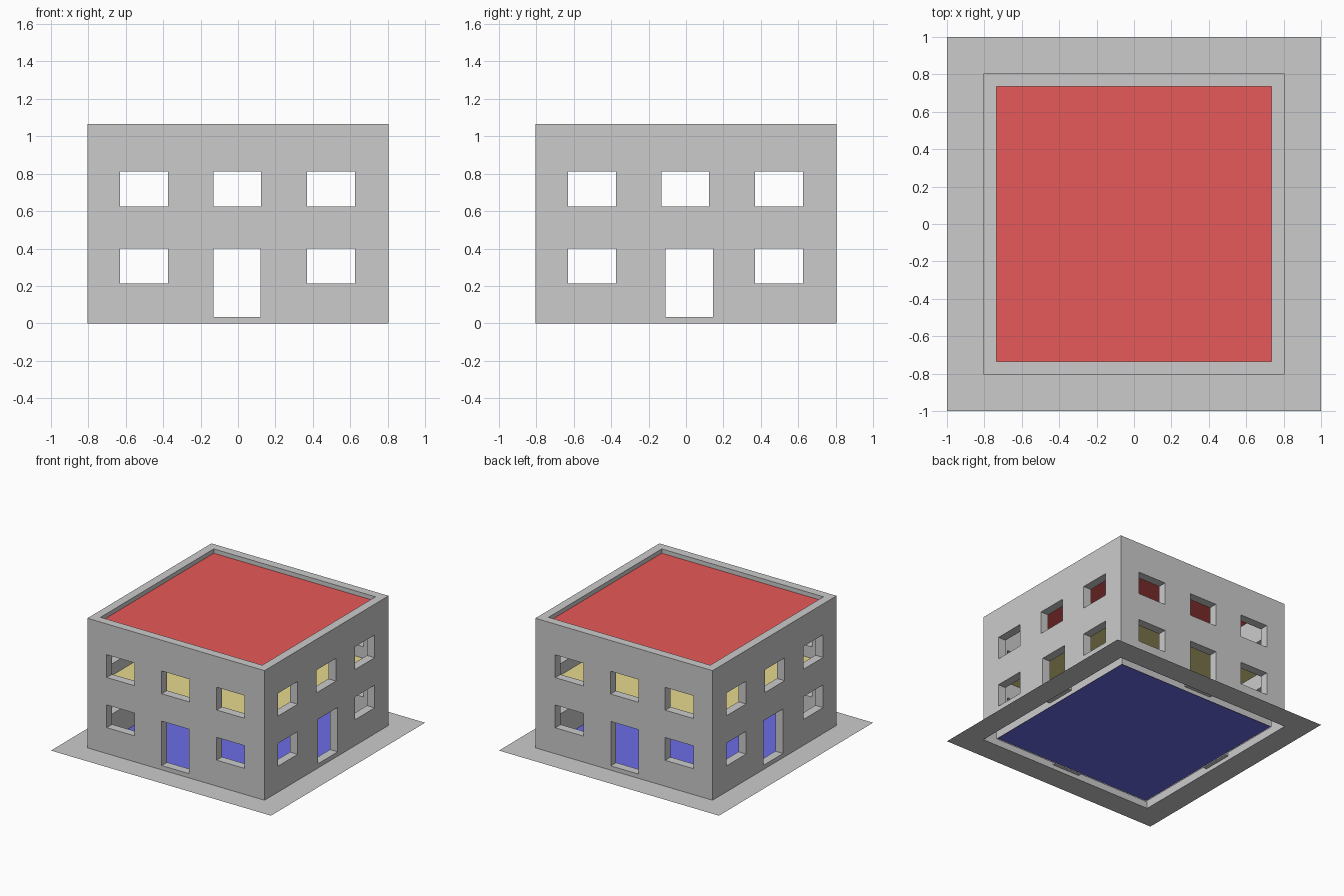
import bpy
import bmesh
from mathutils import Matrix

if "Cube" in bpy.data.objects:
    bpy.data.objects.remove(bpy.data.objects["Cube"])

OUT, INN, TOP = 0.805, 0.735, 1.065


def make_object(name, bm):
    mesh = bpy.data.meshes.new(name)
    bm.to_mesh(mesh)
    bm.free()
    obj = bpy.data.objects.new(name, mesh)
    bpy.context.collection.objects.link(obj)
    return obj


def boxes(name, ranges):
    bm = bmesh.new()
    for lo, hi in ranges:
        size = [b - a for a, b in zip(lo, hi)]
        mid = [(a + b) / 2 for a, b in zip(lo, hi)]
        bmesh.ops.create_cube(bm, size=1, matrix=Matrix.Translation(mid) @ Matrix.Diagonal((*size, 1)))
    return make_object(name, bm)


def cut(obj, cutter):
    mod = obj.modifiers.new("cut", 'BOOLEAN')
    mod.operation, mod.solver, mod.object = 'DIFFERENCE', 'EXACT', cutter
    bpy.context.view_layer.objects.active = obj
    bpy.ops.object.modifier_apply(modifier=mod.name)
    bpy.data.objects.remove(cutter)


def slab(name, z, color):
    bm = bmesh.new()
    bmesh.ops.create_grid(bm, x_segments=1, y_segments=1, size=INN, matrix=Matrix.Translation((0, 0, z)))
    obj = make_object(name, bm)
    mat = bpy.data.materials.new(name + "_color")
    mat.diffuse_color = (*color, 1)
    mat.use_nodes = True
    mat.node_tree.nodes["Principled BSDF"].inputs["Base Color"].default_value = mat.diffuse_color
    obj.data.materials.append(mat)


# Openings as (left, right, bottom, top); each runs through both opposite walls
def openings(door_left, door_right):
    spans = [(-0.63, -0.375), (0.37, 0.625)]
    holes = [(a, b, z, z + 0.187) for a, b in spans for z in (0.213, 0.625)]
    holes.append((-0.13, 0.122, 0.625, 0.812))
    holes.append((door_left, door_right, 0.035, 0.4))
    return holes


# Walls: hollow block with windows and doors
walls = boxes("walls", [((-OUT, -OUT, 0), (OUT, OUT, TOP))])
cut(walls, boxes("room_cutter", [((-INN, -INN, -1), (INN, INN, 2))]))
cut(walls, boxes("front_cutter", [((a, -1, c), (b, 1, d)) for a, b, c, d in openings(-0.13, 0.12)]))
cut(walls, boxes("side_cutter", [((-1, a, c), (1, b, d)) for a, b, c, d in openings(-0.11, 0.145)]))

# The wall cavity is open underneath
bm = bmesh.new()
bm.from_mesh(walls.data)
under = [f for f in bm.faces if all(abs(v.co.z) < 1e-4 for v in f.verts)]
bmesh.ops.delete(bm, geom=under, context='FACES')
bm.to_mesh(walls.data)
bm.free()

# Flat border of ground around the walls
bm = bmesh.new()
corners = [(-1, -1), (1, -1), (1, 1), (-1, 1)]
outer = [bm.verts.new((x, y, 0)) for x, y in corners]
inner = [bm.verts.new((x * OUT, y * OUT, 0)) for x, y in corners]
for i in range(4):
    j = (i + 1) % 4
    bm.faces.new((outer[i], outer[j], inner[j], inner[i]))
make_object("ground_border", bm)

# Coloured floors and roof
slab("ground_floor", 0.01, (0.15, 0.15, 0.8))
slab("upper_floor", 0.53, (0.8, 0.7, 0.27))
slab("roof", 1.03, (0.8, 0.1, 0.1))
